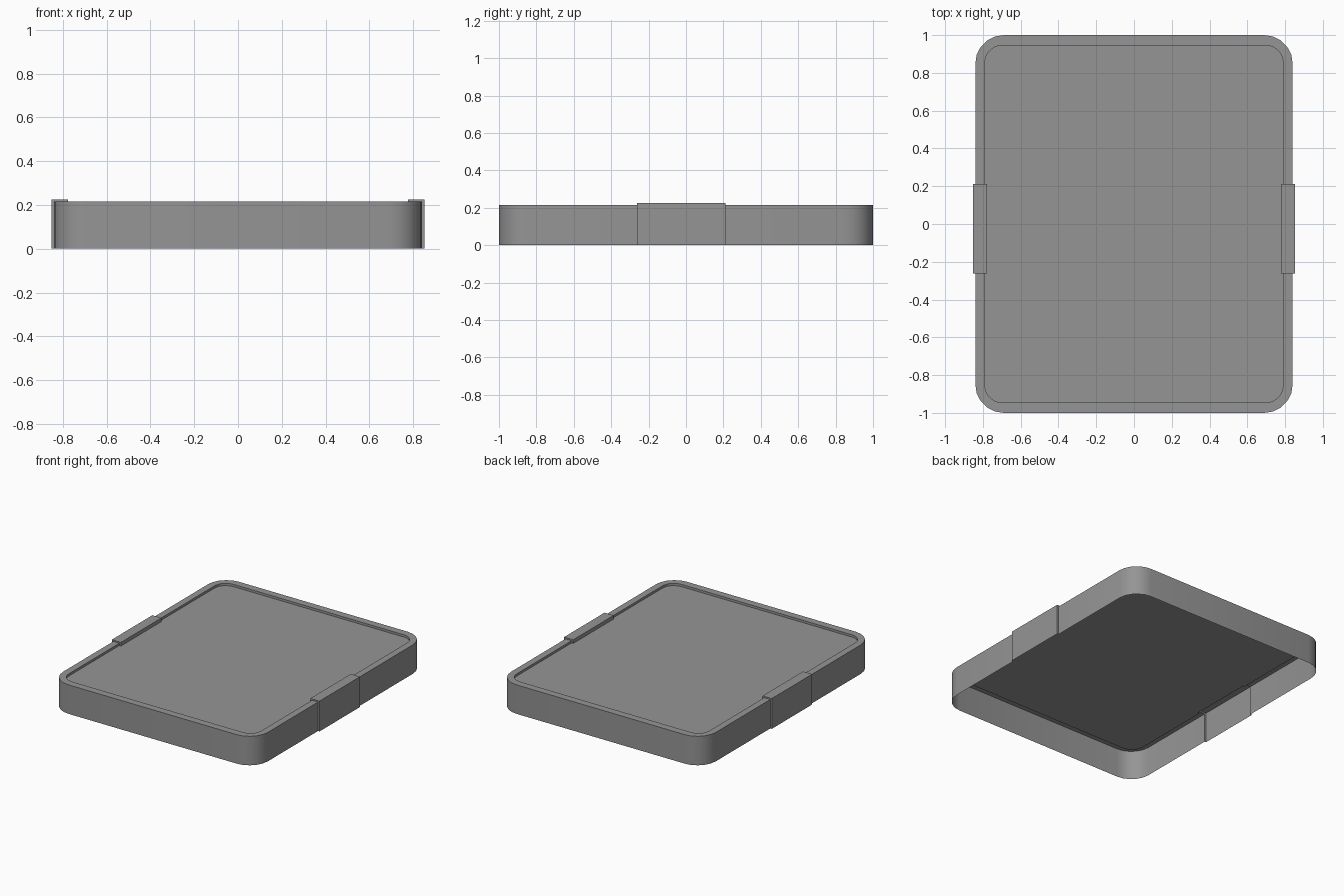
import bpy, bmesh, math

if "Cube" in bpy.data.objects:
    bpy.data.objects.remove(bpy.data.objects["Cube"])

CLIP = (-0.262, 0.212)   # y range of the side clips
SEG = 5                  # segments per rounded corner


def outline(hx, hy, r, z, clip_x, clip_z):
    """Rounded rectangle ring that steps to clip_x / clip_z along both side clips."""
    pts = []
    for k, (sx, sy) in enumerate([(1, 1), (-1, 1), (-1, -1), (1, -1)]):
        for i in range(SEG + 1):
            a = math.pi / 2 * (k + i / SEG)
            pts.append((sx * (hx - r) + r * math.cos(a),
                        sy * (hy - r) + r * math.sin(a), z))
        if k in (1, 3):
            y0, y1 = CLIP if k == 3 else CLIP[::-1]
            pts += [(sx * hx, y0, z), (sx * clip_x, y0, clip_z),
                    (sx * clip_x, y1, clip_z), (sx * hx, y1, z)]
    return pts


# Hollow tray shell: outer wall, rim with clips, shallow recess and panel
rings = [
    outline(0.84, 1.0, 0.15, 0.0, 0.852, 0.0),
    outline(0.84, 1.0, 0.15, 0.215, 0.852, 0.225),
    outline(0.79, 0.945, 0.09, 0.215, 0.777, 0.225),
    outline(0.79, 0.945, 0.09, 0.198, 0.777, 0.198),
]
bm = bmesh.new()
loops = [[bm.verts.new(p) for p in ring] for ring in rings]
n = len(loops[0])
for low, high in zip(loops, loops[1:]):
    for i in range(n):
        j = (i + 1) % n
        bm.faces.new((low[i], low[j], high[j], high[i]))
bm.faces.new(loops[-1])
me = bpy.data.meshes.new("tray_shell")
bm.to_mesh(me)
bm.free()

# Dark grey finish
mat = bpy.data.materials.new("dark_grey")
mat.diffuse_color = (0.3, 0.3, 0.3, 1)
mat.use_nodes = True
mat.node_tree.nodes["Principled BSDF"].inputs["Base Color"].default_value = mat.diffuse_color
me.materials.append(mat)

tray = bpy.data.objects.new("tray_shell", me)
bpy.context.collection.objects.link(tray)
bpy.context.view_layer.objects.active = tray
tray.select_set(True)
bpy.ops.object.shade_smooth_by_angle(angle=math.radians(35))
